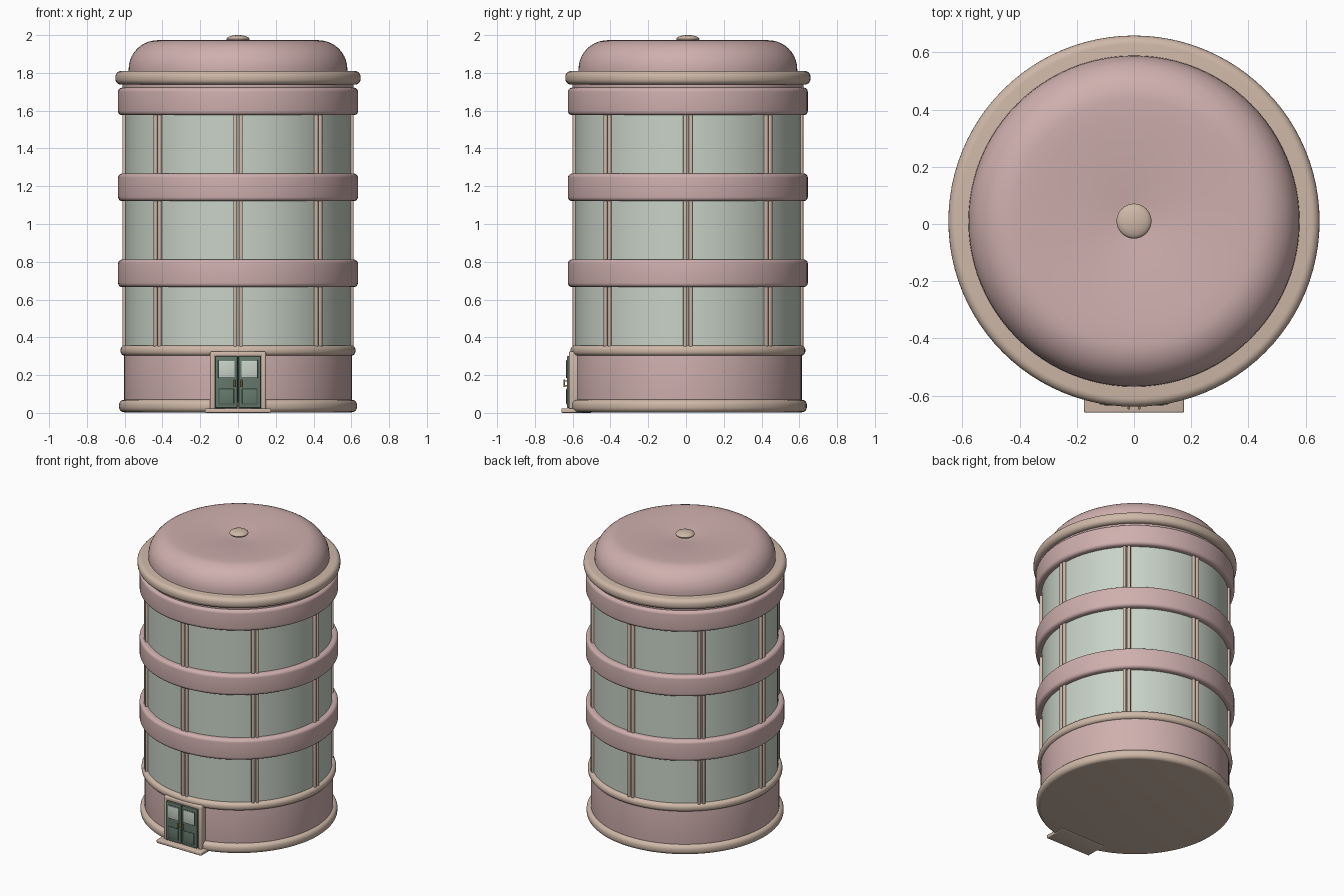
import bpy, bmesh
from math import pi, sin, cos, radians
from mathutils import Matrix, Vector

if "Cube" in bpy.data.objects:
    bpy.data.objects.remove(bpy.data.objects["Cube"])

CY = 0.01      # tower axis; the door step sticks out at the front
SEG = 96


def material(name, rgb):
    m = bpy.data.materials.new(name)
    m.diffuse_color = (*rgb, 1)
    m.use_nodes = True
    m.node_tree.nodes["Principled BSDF"].inputs["Base Color"].default_value = m.diffuse_color
    return m


PINK = material("pink_plaster", (0.62, 0.43, 0.42))
CREAM = material("cream_trim", (0.62, 0.48, 0.39))
GLASS = material("pale_glass", (0.58, 0.65, 0.57))
GREEN = material("green_door", (0.13, 0.19, 0.15))
DARK = material("dark_recess", (0.06, 0.09, 0.07))
BRASS = material("brass", (0.45, 0.32, 0.10))


def finish(bm, name, mat, angle=35):
    bmesh.ops.recalc_face_normals(bm, faces=bm.faces)
    me = bpy.data.meshes.new(name)
    bm.to_mesh(me)
    bm.free()
    me.materials.append(mat)
    ob = bpy.data.objects.new(name, me)
    bpy.context.collection.objects.link(ob)
    bpy.ops.object.select_all(action='DESELECT')
    ob.select_set(True)
    bpy.context.view_layer.objects.active = ob
    bpy.ops.object.shade_smooth_by_angle(angle=radians(angle))
    return ob


def lathe(name, profile, mat):
    """Spin an (r, z) profile around the tower axis."""
    bm = bmesh.new()
    vs = [bm.verts.new((r, CY, z)) for r, z in profile]
    es = [bm.edges.new(p) for p in zip(vs, vs[1:])]
    bmesh.ops.spin(bm, geom=vs + es, cent=(0, CY, 0), axis=(0, 0, 1),
                   angle=2 * pi, steps=SEG, use_merge=True)
    bmesh.ops.remove_doubles(bm, verts=bm.verts, dist=1e-5)
    return finish(bm, name, mat)


def band(name, r, z0, z1, rad, mat, inner=0.0):
    """Ring or disc whose outer corners are rounded."""
    pts = [(inner, z0)]
    for zc, a0 in ((z0 + rad, -90), (z1 - rad, 0)):
        for i in range(6):
            a = radians(a0 + 18 * i)
            pts.append((r - rad + rad * cos(a), zc + rad * sin(a)))
    pts.append((inner, z1))
    return lathe(name, pts, mat)


def add_box(bm, x, y, z, bevel, mat4=Matrix()):
    """Bevelled box from (min, max) ranges."""
    b = bmesh.new()
    bmesh.ops.create_cube(b, size=1)
    for v in b.verts:
        v.co = Vector([lo + (c + 0.5) * (hi - lo) for c, (lo, hi) in zip(v.co, (x, y, z))])
    if bevel:
        bmesh.ops.bevel(b, geom=b.edges[:], offset=bevel, segments=3, profile=0.5, affect='EDGES')
    b.transform(mat4)
    me = bpy.data.meshes.new("tmp")
    b.to_mesh(me)
    b.free()
    bm.from_mesh(me)
    bpy.data.meshes.remove(me)


def box(name, x, y, z, mat, bevel=0.004):
    bm = bmesh.new()
    add_box(bm, x, y, z, bevel)
    return finish(bm, name, mat)


# Ground floor
band("ground_floor_wall", 0.603, 0.01, 0.34, 0.002, PINK)
band("base_ring", 0.63, 0.003, 0.07, 0.028, CREAM)
band("ground_floor_ring", 0.622, 0.302, 0.357, 0.024, CREAM)

# Glazed storeys
lathe("glass_walls", [(0, 0.33), (0.596, 0.33), (0.596, 1.70), (0, 1.70)], GLASS)
for i in range(3):
    z = 0.666 + 0.455 * i
    band(f"floor_band_{i + 1}", 0.635, z, z + 0.146, 0.022, PINK, 0.58)

# Paired mullions on eight sides
for k in range(8):
    bm = bmesh.new()
    turn = Matrix.Translation((0, CY, 0)) @ Matrix.Rotation(k * pi / 4, 4, 'Z')
    for x0 in (-0.025, 0.004):
        add_box(bm, (x0, x0 + 0.021), (-0.611, -0.585), (0.34, 1.70), 0.006, turn)
    finish(bm, f"mullion_{k + 1}", CREAM)

# Roof
band("roof_neck", 0.612, 1.69, 1.76, 0.002, PINK)
band("cornice_ring", 0.649, 1.738, 1.81, 0.03, CREAM)
dome = [(0, 1.79), (0.579, 1.79)]
for i in range(11):
    a = radians(9 * i)
    dome.append((0.425 + 0.154 * cos(a), 1.82 + 0.153 * sin(a)))
dome += [(0.36, 1.972), (0.28, 1.967), (0.20, 1.961), (0.12, 1.953), (0.06, 1.946), (0, 1.94)]
lathe("dished_roof", dome, PINK)
lathe("roof_button", [(0.061 * cos(radians(a)), 1.979 + 0.021 * sin(radians(a)))
                      for a in range(-90, 91, 15)], CREAM)

# Entrance
box("door_step", (-0.175, 0.175), (-0.66, -0.50), (0.0, 0.024), CREAM, 0.006)
bm = bmesh.new()
for x in ((-0.148, -0.120), (0.120, 0.148)):
    add_box(bm, x, (-0.620, -0.55), (0.02, 0.325), 0.008)
add_box(bm, (-0.148, 0.148), (-0.620, -0.55), (0.297, 0.325), 0.008)
finish(bm, "door_frame", CREAM)
box("door_backing", (-0.125, 0.125), (-0.615, -0.55), (0.02, 0.305), DARK, 0)

for s, side in ((-1, "left"), (1, "right")):
    def span(a, b):
        return tuple(sorted((s * a, s * b)))
    box(f"{side}_door_leaf", span(0.003, 0.121), (-0.631, -0.60), (0.027, 0.300), GREEN)
    box(f"{side}_door_window_frame", span(0.013, 0.105), (-0.634, -0.62), (0.184, 0.280), GREEN, 0.002)
    box(f"{side}_door_window", span(0.018, 0.100), (-0.6355, -0.62), (0.190, 0.274), GLASS, 0.001)
    box(f"{side}_door_panel_recess", span(0.018, 0.103), (-0.6315, -0.62), (0.045, 0.130), DARK, 0)
    box(f"{side}_door_panel", span(0.022, 0.099), (-0.634, -0.62), (0.049, 0.126), GREEN, 0.002)
    box(f"{side}_door_handle", span(0.014, 0.023), (-0.648, -0.640), (0.136, 0.176), BRASS, 0.002)
    for z in (0.141, 0.165):
        box(f"{side}_handle_post", span(0.016, 0.021), (-0.643, -0.625), (z, z + 0.006), BRASS, 0)
